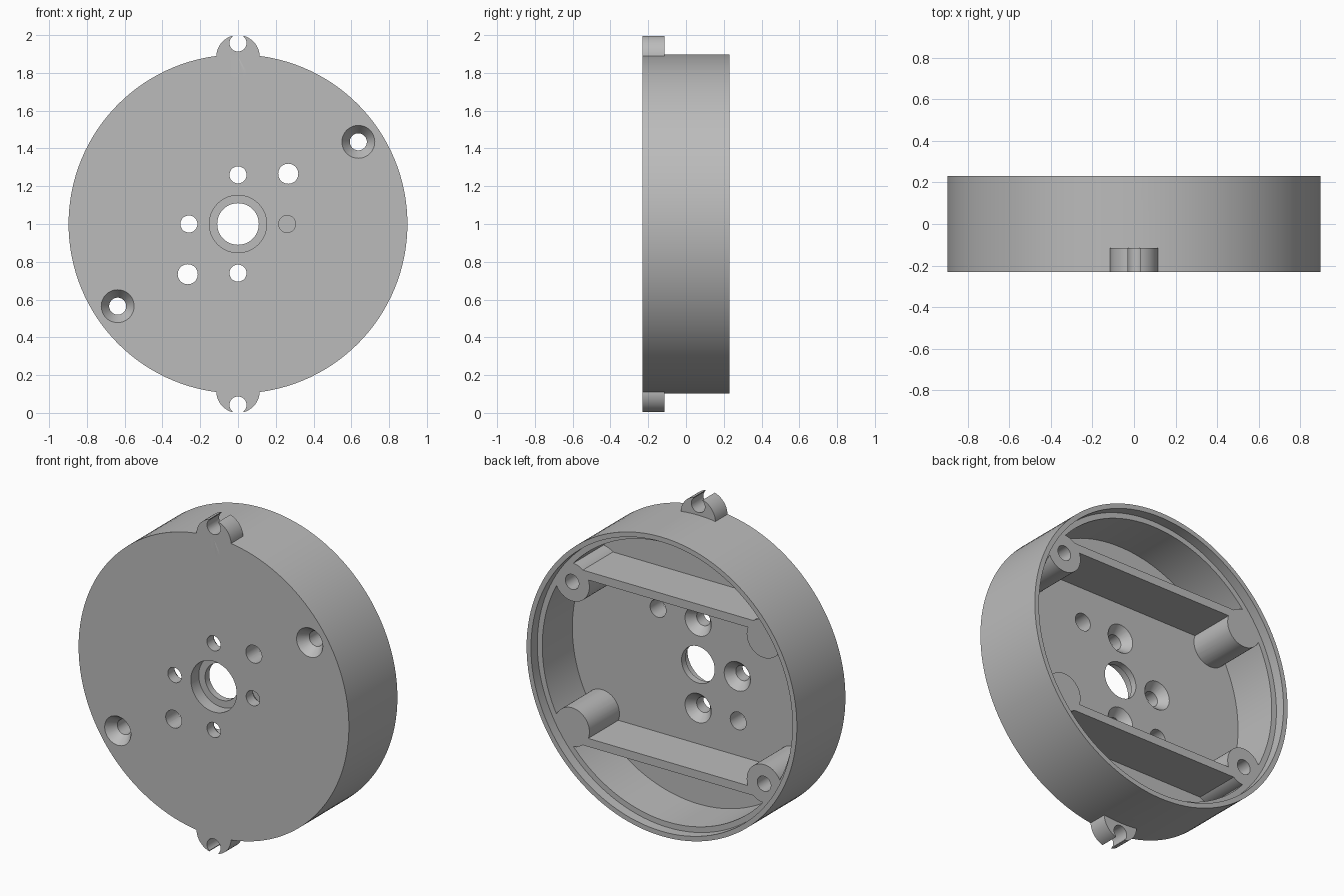
import bpy, bmesh, math
from mathutils import Matrix, Vector

if "Cube" in bpy.data.objects:
    bpy.data.objects.remove(bpy.data.objects["Cube"])

# Main dimensions
FRONT, FLOOR, LEDGE, BACK = -0.23, -0.115, 0.17, 0.23
R_OUT, R_LIP, R_WALL = 0.897, 0.868, 0.835
MID = 1.0
BOSS_X, BOSS_Z = 0.637, 0.435
SMALL, SINK = 0.045, 0.087

grey = bpy.data.materials.new("plain_grey")
grey.use_nodes = True
colour = (0.5, 0.5, 0.5, 1)
grey.diffuse_color = colour
grey.node_tree.nodes["Principled BSDF"].inputs["Base Color"].default_value = colour


def make(name, bm):
    bmesh.ops.recalc_face_normals(bm, faces=bm.faces)
    mesh = bpy.data.meshes.new(name)
    bm.to_mesh(mesh)
    bm.free()
    mesh.materials.append(grey)
    obj = bpy.data.objects.new(name, mesh)
    bpy.context.collection.objects.link(obj)
    return obj


def lathe(name, profile, x=0, z=0, steps=48):
    """Turn a (radius, y) profile, starting and ending on the axis, around y."""
    bm = bmesh.new()
    verts = [bm.verts.new((r, y, 0)) for r, y in profile]
    edges = [bm.edges.new(pair) for pair in zip(verts, verts[1:])]
    bmesh.ops.spin(bm, geom=verts + edges, cent=(0, 0, 0), axis=(0, 1, 0),
                   angle=math.tau, steps=steps)
    bmesh.ops.remove_doubles(bm, verts=bm.verts, dist=1e-5)
    bmesh.ops.translate(bm, verts=bm.verts, vec=(x, 0, MID + z))
    return make(name, bm)


def rod(name, r, y0, y1, x=0, z=0):
    return lathe(name, [(0, y0), (r, y0), (r, y1), (0, y1)], x, z)


def box(name, x0, x1, y0, y1, z0, z1):
    bm = bmesh.new()
    size = Vector((x1 - x0, y1 - y0, z1 - z0))
    centre = Vector((x0 + x1, y0 + y1, z0 + z1)) / 2 + Vector((0, 0, MID))
    bmesh.ops.create_cube(bm, size=1, matrix=Matrix.Translation(centre) @ Matrix.Diagonal(size.to_4d()))
    return make(name, bm)


def combine(target, part, operation):
    mod = target.modifiers.new(part.name, "BOOLEAN")
    mod.operation, mod.object, mod.solver = operation, part, "EXACT"
    bpy.context.view_layer.objects.active = target
    bpy.ops.object.modifier_apply(modifier=mod.name)
    bpy.data.objects.remove(part)


# Round cup with a stepped rim, open at the back
housing = lathe("housing", [(0, FRONT), (R_OUT, FRONT), (R_OUT, BACK), (R_LIP, BACK),
                            (R_LIP, LEDGE), (R_WALL, LEDGE), (R_WALL, FLOOR), (0, FLOOR)],
                steps=128)

# Inner bosses, cross ribs and slotted tabs
inside = FLOOR - 0.04
for side in (1, -1):
    for sx in (1, -1):
        combine(housing, rod("boss", 0.115, inside, LEDGE, sx * BOSS_X, side * BOSS_Z), "UNION")
    z0, z1 = sorted((side * 0.475, side * 0.525))
    combine(housing, box("rib", -0.67, 0.67, inside, LEDGE, z0, z1), "UNION")
    combine(housing, rod("tab", 0.115, FRONT, FLOOR, 0, side * 0.885), "UNION")

# Cutters: tab slots, screw holes, locating holes and the stepped centre bore
below, above = FRONT - 0.1, BACK + 0.1
cutters = []
for side in (1, -1):
    z0, z1 = sorted((side * 0.96, side * 1.1))
    cutters += [
        rod("tab_hole", SMALL, below, FLOOR + 0.05, 0, side * 0.958),
        box("tab_slot", -0.03, 0.03, below, FLOOR + 0.05, z0, z1),
        lathe("corner_screw_hole", [(0, below), (SINK, below), (SINK, FRONT),
                                    (SMALL, FRONT + 0.06), (SMALL, above), (0, above)],
              side * BOSS_X, side * BOSS_Z),
        rod("locating_hole", 0.053, below, 0, side * 0.266, side * 0.266),
    ]
    for x, z in ((side * 0.26, 0), (0, side * 0.26)):
        cutters.append(lathe("inner_screw_hole", [(0, below), (SMALL, below), (SMALL, FLOOR - 0.05),
                                                  (SINK, FLOOR), (SINK, 0), (0, 0)], x, z))
cutters.append(lathe("centre_bore", [(0, below), (0.152, below), (0.152, FRONT + 0.075),
                                     (0.11, FRONT + 0.075), (0.11, 0), (0, 0)], steps=64))
for cutter in cutters:
    combine(housing, cutter, "DIFFERENCE")

# Smooth round walls with crisp edges
bpy.ops.object.select_all(action="DESELECT")
housing.select_set(True)
bpy.context.view_layer.objects.active = housing
bpy.ops.object.shade_smooth_by_angle(angle=math.radians(30))
